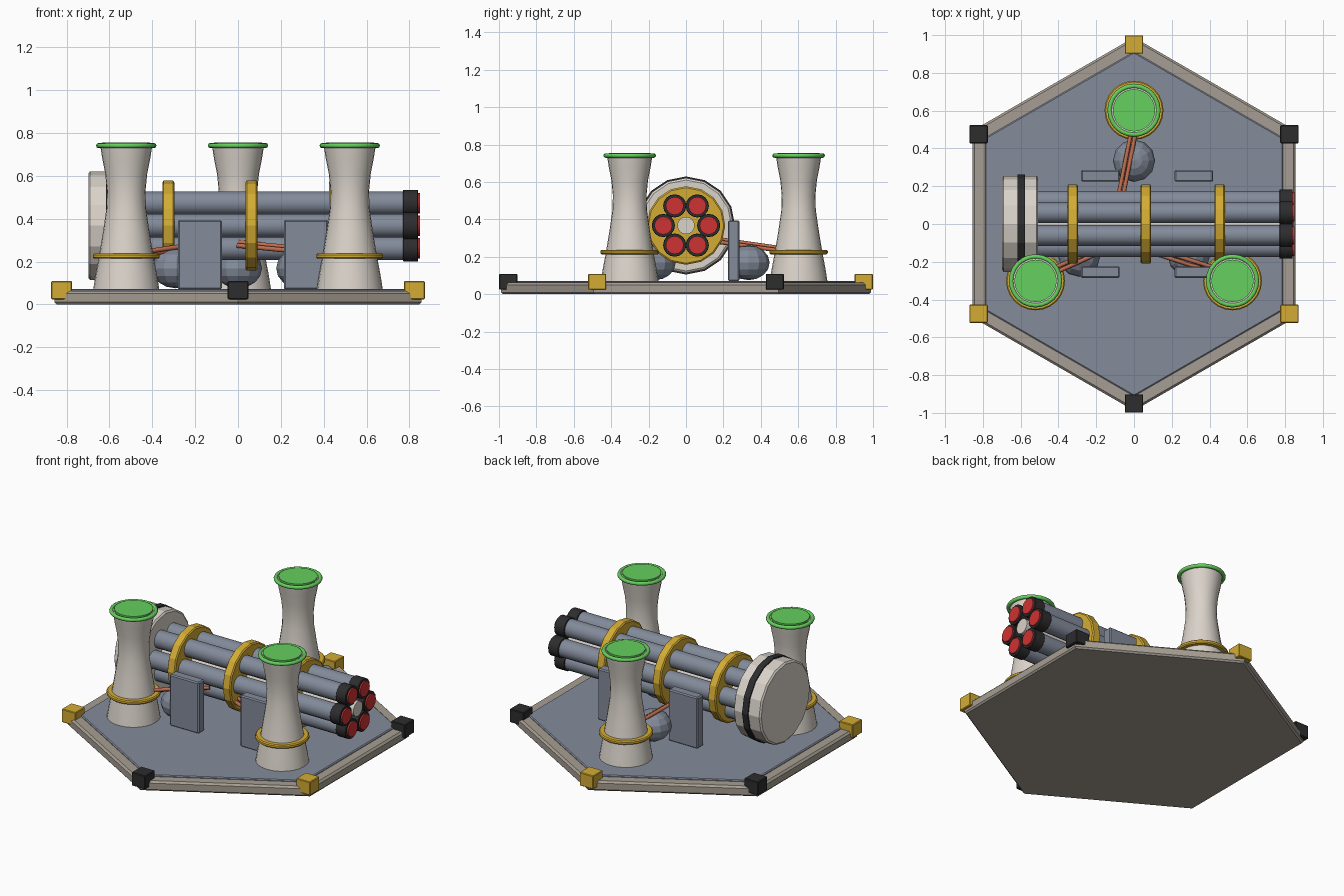
import bpy, bmesh, math
from mathutils import Vector, Matrix

if "Cube" in bpy.data.objects:
    bpy.data.objects.remove(bpy.data.objects["Cube"])


def srgb(r, g, b):
    f = lambda c: c / 12.92 if c <= 0.04045 else ((c + 0.055) / 1.055) ** 2.4
    return (f(r / 255), f(g / 255), f(b / 255), 1)


def material(name, *rgb):
    m = bpy.data.materials.new(name)
    m.diffuse_color = srgb(*rgb)
    m.use_nodes = True
    m.node_tree.nodes["Principled BSDF"].inputs["Base Color"].default_value = m.diffuse_color
    return m


CREAM = material("cream", 218, 211, 202)
STONE = material("warm grey", 166, 158, 147)
STEEL = material("blue grey", 131, 139, 154)
GOLD = material("gold", 212, 172, 52)
BLACK = material("black", 45, 45, 47)
RED = material("red", 206, 50, 50)
GREEN = material("green", 102, 208, 94)
COPPER = material("copper", 190, 108, 76)


def finish(bm, name, mat, smooth=None):
    bmesh.ops.recalc_face_normals(bm, faces=bm.faces)
    me = bpy.data.meshes.new(name)
    bm.to_mesh(me)
    bm.free()
    ob = bpy.data.objects.new(name, me)
    bpy.context.collection.objects.link(ob)
    me.materials.append(mat)
    if smooth:
        bpy.ops.object.select_all(action='DESELECT')
        ob.select_set(True)
        bpy.context.view_layer.objects.active = ob
        bpy.ops.object.shade_smooth_by_angle(angle=math.radians(smooth))
    return ob


def lathe(name, mat, profile, sides, at=(0, 0, 0), along_x=False, ring=False, turn=0.0, smooth=None):
    """Revolve (radius, height) points; capped solid, or a closed ring section."""
    bm = bmesh.new()
    loops = []
    for r, h in profile:
        loops.append([bm.verts.new((r * math.cos(turn + 2 * math.pi * i / sides),
                                    r * math.sin(turn + 2 * math.pi * i / sides), h))
                      for i in range(sides)])
    pairs = list(zip(loops, loops[1:]))
    if ring:
        pairs.append((loops[-1], loops[0]))
    for a, b in pairs:
        for i in range(sides):
            j = (i + 1) % sides
            bm.faces.new((a[i], a[j], b[j], b[i]))
    if not ring:
        bm.faces.new(loops[0])
        bm.faces.new(loops[-1])
    if along_x:
        bm.transform(Matrix.Rotation(math.pi / 2, 4, 'Y'))
    bm.transform(Matrix.Translation(at))
    return finish(bm, name, mat, smooth)


def box(name, mat, centre, size, bevel):
    bm = bmesh.new()
    bmesh.ops.create_cube(bm, size=1)
    bm.transform(Matrix.Translation(centre) @ Matrix.Diagonal((*size, 1)))
    bmesh.ops.bevel(bm, geom=bm.edges[:], offset=bevel, segments=1, affect='EDGES')
    return finish(bm, name, mat)


def rod(name, mat, a, b, radius):
    a, b = Vector(a), Vector(b)
    bm = bmesh.new()
    bmesh.ops.create_cone(bm, cap_ends=True, segments=8, radius1=radius, radius2=radius,
                          depth=(b - a).length)
    bm.transform(Matrix.Translation((a + b) / 2)
                 @ (b - a).to_track_quat('Z', 'Y').to_matrix().to_4x4())
    return finish(bm, name, mat, 50)


def polar(radius, degrees, z=0.0):
    t = math.radians(degrees)
    return (radius * math.cos(t), radius * math.sin(t), z)


# Hexagonal base, deck and corner blocks
up = math.pi / 2
lathe("base_rim", STONE, [(0.978, 0), (0.988, 0.01), (0.988, 0.05), (0.975, 0.062)], 6, turn=up)
lathe("deck", STEEL, [(0.912, 0.05), (0.912, 0.066), (0.905, 0.071)], 6, turn=up)
for i in range(6):
    box("corner_block", BLACK if i % 2 else GOLD, polar(0.95, 90 + 60 * i, 0.066),
        (0.097, 0.097, 0.085), 0.004)

# Three towers, each with a collar, green rim and cap, and a tank beside it
for i in range(3):
    ang = 90 + 120 * i
    p = polar(0.602, ang)
    lathe("tower", CREAM, [(0.155, 0.065), (0.143, 0.14), (0.127, 0.225), (0.108, 0.34),
                           (0.092, 0.45), (0.09, 0.53), (0.098, 0.61), (0.112, 0.68),
                           (0.122, 0.745)], 24, p, smooth=40)
    lathe("tower_collar", GOLD, [(0.12, 0.213), (0.15, 0.213), (0.156, 0.219), (0.156, 0.231),
                                 (0.15, 0.237), (0.12, 0.237)], 24, p, ring=True, smooth=40)
    section = [(0.129 + 0.012 * math.cos(k * math.pi / 4), 0.741 + 0.012 * math.sin(k * math.pi / 4))
               for k in range(8)]
    lathe("tower_rim", GREEN, section, 24, p, ring=True, smooth=50)
    lathe("tower_cap", GREEN, [(0.112, 0.735), (0.112, 0.755)], 24, p)
    bm = bmesh.new()
    bmesh.ops.create_uvsphere(bm, u_segments=12, v_segments=8, radius=1)
    bm.transform(Matrix.Translation(polar(0.335, ang, 0.168)) @ Matrix.Diagonal((0.112, 0.112, 0.093, 1)))
    finish(bm, "tank", STEEL)

# Paired copper pipes from the towers to the barrel cluster
for start, end in (((0, 0.5, 0.24), (-0.08, 0.1, 0.297)),
                   ((-0.43, -0.25, 0.24), (-0.12, -0.11, 0.285)),
                   ((0.43, -0.245, 0.24), (0, -0.11, 0.282))):
    a, b = Vector(start), Vector(end)
    side = (b - a).cross(Vector((0, 0, 1))).normalized() * 0.012
    for s in (-1, 1):
        off = side * s + Vector((0, 0, 0.007 * s))
        rod("copper_pipe", COPPER, a + off, b + off, 0.011)

# Four upright support plates
for x in (-0.178, 0.317):
    for y in (-0.255, 0.255):
        box("support_plate", STEEL, (x, y, 0.232), (0.205, 0.062, 0.325), 0.007)

# Rotary barrel cluster along x
Z = 0.367
for i in range(6):
    dx, dz, _ = polar(0.121, 60 * i)
    at = (0, dx, Z + dz)
    lathe("barrel", STEEL, [(0.055, -0.52), (0.055, 0.8)], 16, at, True, smooth=40)
    lathe("muzzle", BLACK, [(0.06, 0.77), (0.062, 0.772), (0.062, 0.838), (0.06, 0.84)], 16, at, True, smooth=40)
    lathe("muzzle_disc", RED, [(0.048, 0.835), (0.048, 0.849)], 16, at, True)
lathe("barrel_core", CREAM, [(0.047, -0.52), (0.047, 0.842)], 16, (0, 0, Z), True, smooth=40)
for x in (-0.325, 0.063, 0.453):
    lathe("barrel_band", GOLD, [(0.202, x - 0.028), (0.21, x - 0.022), (0.21, x + 0.022), (0.202, x + 0.028)],
          16, (0, 0, Z), True)

# Rear drum with a dark stripe
lathe("rear_drum", CREAM, [(0.243, -0.698), (0.254, -0.69), (0.254, -0.515), (0.243, -0.507)],
      16, (0, 0, Z), True)
lathe("drum_stripe", BLACK, [(0.24, -0.616), (0.262, -0.616), (0.262, -0.576), (0.24, -0.576)],
      16, (0, 0, Z), True, ring=True)
